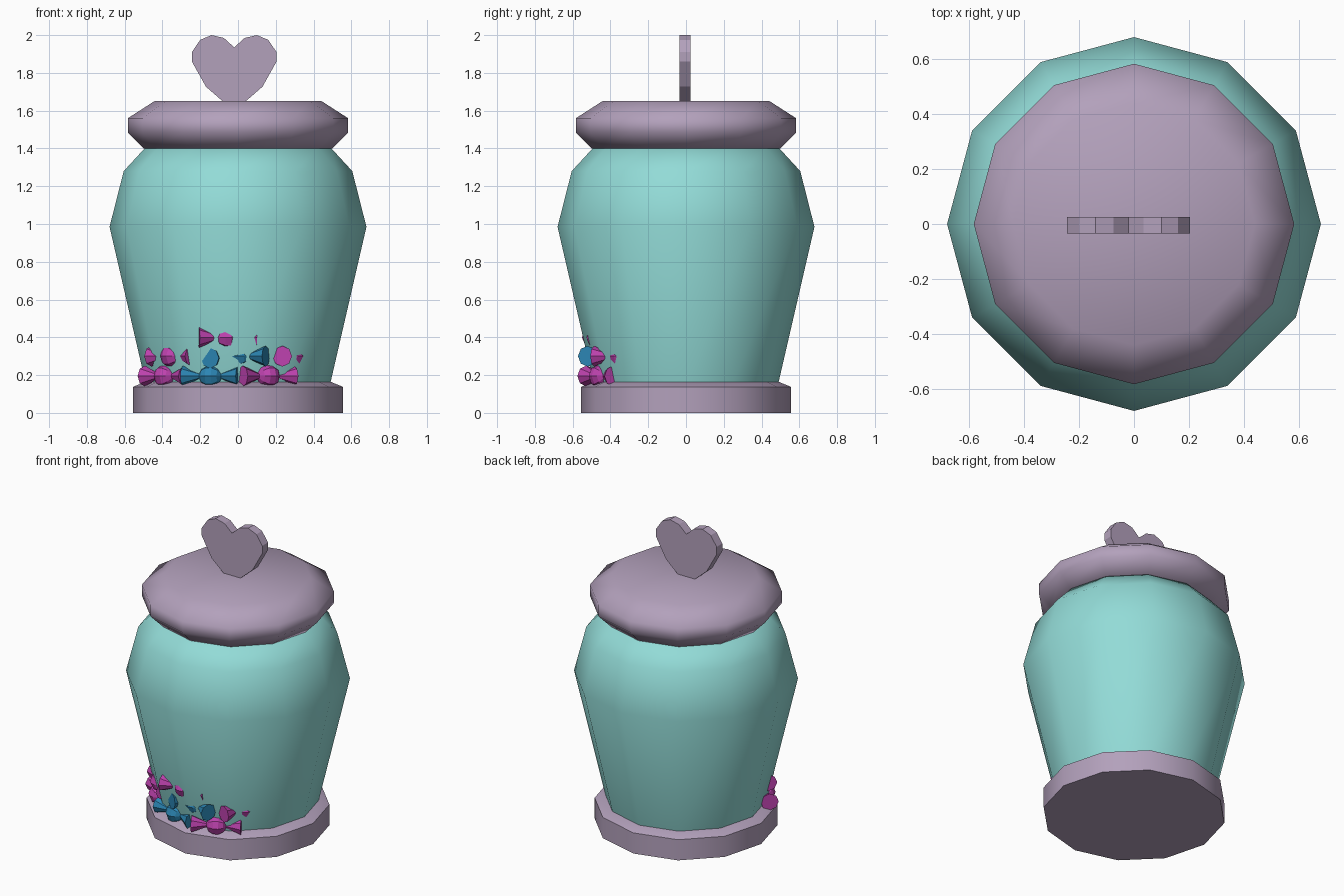
import bpy, bmesh, math
from mathutils import Vector

if "Cube" in bpy.data.objects:
    bpy.data.objects.remove(bpy.data.objects["Cube"])


def material(name, rgb):
    m = bpy.data.materials.new(name)
    m.diffuse_color = (*rgb, 1)
    m.use_nodes = True
    m.node_tree.nodes["Principled BSDF"].inputs["Base Color"].default_value = m.diffuse_color
    return m


TEAL = material("teal glass", (0.29, 0.71, 0.68))
MAUVE = material("mauve", (0.45, 0.355, 0.50))
PINK = material("magenta", (0.52, 0.055, 0.43))
BLUE = material("blue", (0.025, 0.24, 0.46))


def add_object(name, bm, mat, smooth=None):
    bmesh.ops.recalc_face_normals(bm, faces=bm.faces)
    me = bpy.data.meshes.new(name)
    bm.to_mesh(me)
    bm.free()
    me.materials.append(mat)
    ob = bpy.data.objects.new(name, me)
    bpy.context.collection.objects.link(ob)
    if smooth:
        bpy.ops.object.select_all(action='DESELECT')
        ob.select_set(True)
        bpy.context.view_layer.objects.active = ob
        bpy.ops.object.shade_smooth_by_angle(angle=math.radians(smooth))
    return ob


def lathe(name, profile, sides, mat, smooth=None):
    """Closed solid turned around z from (radius, height) pairs."""
    bm = bmesh.new()
    rings = []
    for r, z in profile:
        rings.append([bm.verts.new((r * math.cos(2 * math.pi * i / sides),
                                    r * math.sin(2 * math.pi * i / sides), z))
                      for i in range(sides)])
    for a, b in zip(rings, rings[1:]):
        for i in range(sides):
            j = (i + 1) % sides
            bm.faces.new((a[i], a[j], b[j], b[i]))
    bm.faces.new(rings[0])
    bm.faces.new(rings[-1])
    return add_object(name, bm, mat, smooth)


# Jar body, base and lid
lathe("jar_body", [(0.485, 0.14), (0.68, 0.985), (0.605, 1.28), (0.49, 1.405)], 12, TEAL, 60)
lathe("jar_base", [(0.555, 0), (0.555, 0.138), (0.49, 0.165)], 12, MAUVE, 60)
lathe("jar_lid", [(0.50, 1.40), (0.583, 1.485), (0.583, 1.56), (0.44, 1.652)], 12, MAUVE, 60)

# Heart knob: half outline mirrored about its own centre line, then extruded
CX = -0.02
half = [(0.055, 1.985), (0.12, 2.0), (0.18, 1.975), (0.224, 1.91),
        (0.224, 1.86), (0.15, 1.727), (0.067, 1.655)]
outline = ([(0, 1.935)] + half + [(0, 1.61)] + [(-x, z) for x, z in reversed(half)])
bm = bmesh.new()
face = bm.faces.new([bm.verts.new((CX + x, -0.035, z)) for x, z in outline])
ext = bmesh.ops.extrude_face_region(bm, geom=[face])
bmesh.ops.translate(bm, vec=(0, 0.06, 0),
                    verts=[v for v in ext["geom"] if isinstance(v, bmesh.types.BMVert)])
add_object("heart_knob", bm, MAUVE)

# Wrapped sweets poking through the jar wall: ball with a flared twist each end
ball = [(0.062 * math.cos(math.radians(a)), 0.062 * math.sin(math.radians(a)))
        for a in (-75, -45, -15, 15, 45, 75)]
sweet = [(0.055, -0.152), (0.017, -0.062)] + ball + [(0.017, 0.062), (0.055, 0.152)]
# centre, horizontal axis direction, material
sweets = [
    ((-0.385, -0.288, 0.195), (-0.70, 0.70), PINK),
    ((-0.145, -0.450, 0.195), (0.13, -0.035), BLUE),
    ((0.160, -0.455, 0.195), (0.14, 0.075), PINK),
    ((-0.350, -0.322, 0.300), (-0.70, 0.70), PINK),
    ((0.006, -0.464, 0.300), (0.114, -0.046), BLUE),
    ((-0.070, -0.360, 0.290), (-0.06, -0.10), BLUE),
    ((0.290, -0.345, 0.300), (-0.045, -0.115), PINK),
    ((-0.055, -0.484, 0.400), (-0.15, -0.012), PINK),
]
for n, (pos, axis, mat) in enumerate(sweets, 1):
    ob = lathe(f"sweet_{n}", sweet, 8, mat)
    ob.location = pos
    ob.rotation_mode = 'QUATERNION'
    ob.rotation_quaternion = Vector((*axis, 0)).to_track_quat('Z', 'Y')
